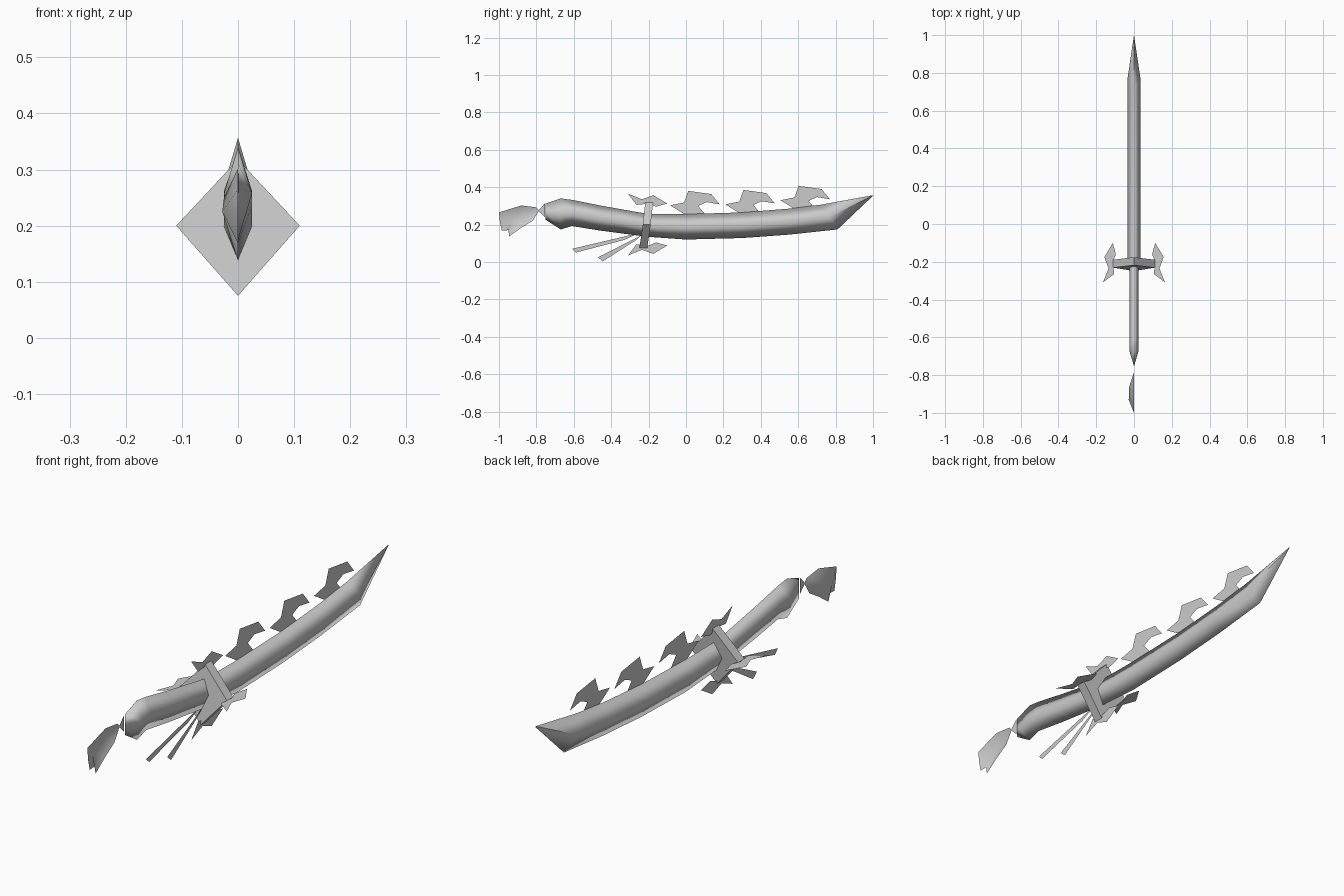
import bpy, bmesh
from mathutils import Vector, Matrix

cube = bpy.data.objects.get("Cube")
if cube:
    bpy.data.objects.remove(cube, do_unlink=True)

GREY = (0.6, 0.6, 0.6, 1)
steel = bpy.data.materials.new("plain_grey")
steel.use_nodes = True
steel.diffuse_color = GREY
steel.node_tree.nodes["Principled BSDF"].inputs["Base Color"].default_value = GREY


def make(name, verts, faces, smooth=False):
    """Build an object from points and faces, with the shared material."""
    bm = bmesh.new()
    vs = [bm.verts.new(v) for v in verts]
    for f in faces:
        bm.faces.new([vs[i] for i in f])
    bmesh.ops.remove_doubles(bm, verts=bm.verts, dist=0.0001)
    if len(faces) > 1:
        bmesh.ops.recalc_face_normals(bm, faces=bm.faces)
    for f in bm.faces:
        f.smooth = smooth
    mesh = bpy.data.meshes.new(name)
    bm.to_mesh(mesh)
    bm.free()
    mesh.materials.append(steel)
    ob = bpy.data.objects.new(name, mesh)
    bpy.context.collection.objects.link(ob)
    return ob


def sheet(name, outline):
    """Flat cut-out on the centre plane, outline given as (y, z)."""
    return make(name, [(0, y, z) for y, z in outline], [range(len(outline))])


def loft(name, stations):
    """Diamond section swept along the sword: (top yz, bottom yz, half width)."""
    verts, faces = [], []
    for (ty, tz), (by, bz), w in stations:
        y, z = (ty + by) / 2, (tz + bz) / 2
        verts += [(0, ty, tz), (w, y, z), (0, by, bz), (-w, y, z)]
    for s in range(len(stations) - 1):
        for k in range(4):
            a, b = s * 4 + k, s * 4 + (k + 1) % 4
            faces.append((a, b, b + 4, a + 4))
    return make(name, verts, faces, smooth=True)


# Curved blade, ending in an upswept point
blade = loft("blade", [
    ((-.21, .258), (-.21, .135), .034),
    ((0, .256), (0, .12), .035),
    ((.3, .265), (.3, .128), .035),
    ((.55, .285), (.55, .146), .035),
    ((.72, .306), (.81, .174), .035),
    ((.995, .356), (1, .354), .0005),
])

# Handle, flaring to a wedge at the pommel
handle = loft("handle", [
    ((-.75, .312), (-.75, .225), .001),
    ((-.67, .34), (-.67, .174), .025),
    ((-.61, .332), (-.61, .192), .025),
    ((-.46, .302), (-.46, .168), .025),
    ((-.21, .258), (-.21, .135), .025),
])

# Tilted diamond guard
corners = [(0, -.197, .318), (.11, -.21, .2), (0, -.228, .075), (-.11, -.21, .2)]
guard = make(
    "guard",
    [(x, y + d, z) for d in (-.021, .021) for x, y, z in corners],
    [(3, 2, 1, 0), (4, 5, 6, 7)] + [(k, (k + 1) % 4, (k + 1) % 4 + 4, k + 4) for k in range(4)])

# Winged tips on the four corners of the guard
wing = [(-.10, .112), (-.175, .157), (-.235, .135), (-.31, .165),
        (-.265, .105), (-.2, .112), (-.16, .096)]
centre = Vector((0, 0, .2))
for k, side in enumerate(("top", "left", "bottom", "right")):
    turn = Matrix.Rotation(k * 1.5707963, 3, "Y")
    make("guard_wing_" + side,
         [centre + turn @ Vector((0, y, r)) for y, r in wing], [range(len(wing))])

# Three hooked fins along the back of the blade
hook = [(-.085, .303), (-.01, .318), (.012, .38), (.135, .363), (.18, .308),
        (.11, .32), (.065, .3), (.1, .258), (0, .25)]
for k, (dy, dz) in enumerate(((0, 0), (.295, .005), (.59, .027))):
    sheet("back_fin_%d" % (k + 1), [(y + dy, z + dz) for y, z in hook])

# Two ribbons hanging from the guard
sheet("upper_ribbon", [(-.25, .155), (-.61, .07), (-.59, .05), (-.33, .118)])
sheet("lower_ribbon", [(-.235, .145), (-.47, .025), (-.445, .003), (-.27, .115)])

# Tassel: knot and a creased cloth folded outward along its middle
sheet("tassel_knot", [(-.79, .275), (-.755, .312), (-.755, .24)])
top = [(0, -.785, .275), (0, -.80, .292), (0, -.88, .302), (0, -1, .265)]
fold = [(-.025, -.86, .25), (-.028, -.93, .225), (0, -.995, .215)]
hem = [(0, -.82, .22), (0, -.885, .18), (0, -.945, .137), (0, -.95, .17), (0, -.985, .168)]
make("tassel", top + fold + hem, [
    (0, 1, 4), (1, 2, 4), (2, 5, 4), (2, 3, 5), (3, 6, 5),
    (0, 4, 7), (4, 8, 7), (4, 5, 8), (5, 9, 8), (5, 10, 9), (5, 6, 11, 10)], smooth=True)
